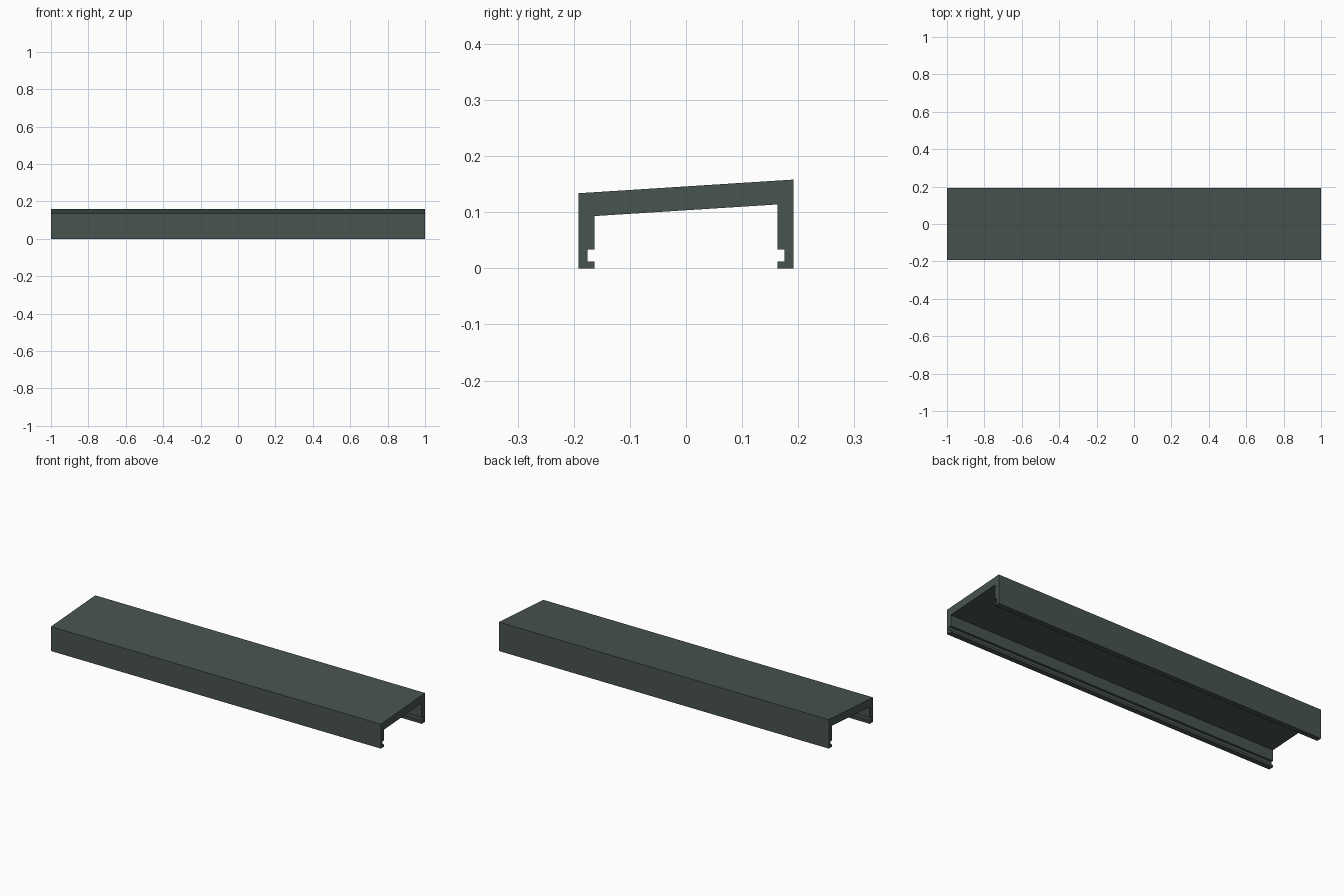
import bpy
import bmesh

if "Cube" in bpy.data.objects:
    bpy.data.objects.remove(bpy.data.objects["Cube"])

# Single dark grey-green finish
mat = bpy.data.materials.new("dark grey green")
mat.diffuse_color = (0.064, 0.088, 0.077, 1.0)
mat.use_nodes = True
mat.node_tree.nodes["Principled BSDF"].inputs["Base Color"].default_value = mat.diffuse_color

HALF_LENGTH = 1.0
OUTER, INNER, GROOVE = 0.192, 0.163, 0.1755   # half widths
GROOVE_LOW, GROOVE_HIGH = 0.012, 0.034


def top_z(y):
    """Height of the sloping top surface."""
    return 0.146 + 0.0635 * y


def leg_inside(side):
    """Inner outline of one leg, from the foot up to the underside of the cap."""
    return [(side * INNER, 0.0), (side * INNER, GROOVE_LOW),
            (side * GROOVE, GROOVE_LOW), (side * GROOVE, GROOVE_HIGH),
            (side * INNER, GROOVE_HIGH), (side * INNER, top_z(side * INNER) - 0.0425)]


# Channel cross-section: outside of the cap, then round the inside of both legs
profile = [(OUTER, 0.0), (OUTER, top_z(OUTER)), (-OUTER, top_z(-OUTER)), (-OUTER, 0.0)]
profile += leg_inside(-1) + leg_inside(1)[::-1]

# Extrude the section along the length
bm = bmesh.new()
end = bm.faces.new([bm.verts.new((-HALF_LENGTH, y, z)) for y, z in profile])
extruded = bmesh.ops.extrude_face_region(bm, geom=[end], use_keep_orig=True)
moved = [v for v in extruded["geom"] if isinstance(v, bmesh.types.BMVert)]
bmesh.ops.translate(bm, verts=moved, vec=(2 * HALF_LENGTH, 0, 0))
bmesh.ops.recalc_face_normals(bm, faces=bm.faces)

mesh = bpy.data.meshes.new("sloped_coping_cap")
bm.to_mesh(mesh)
bm.free()
mesh.materials.append(mat)
cap = bpy.data.objects.new("sloped_coping_cap", mesh)
bpy.context.collection.objects.link(cap)
